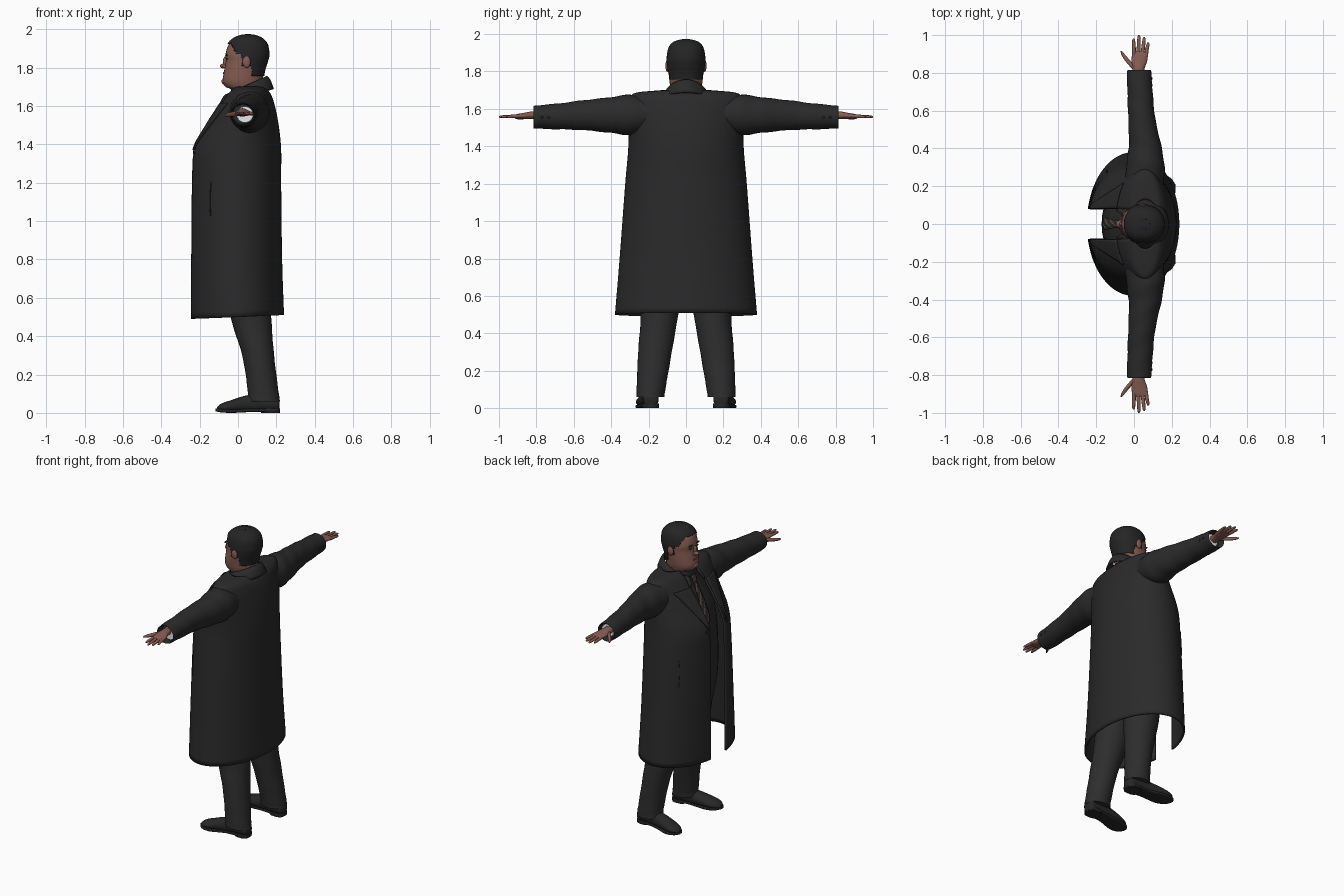
import bpy, bmesh, math
from mathutils import Vector

if "Cube" in bpy.data.objects:
    bpy.data.objects.remove(bpy.data.objects["Cube"])


def material(name, *rgb):
    m = bpy.data.materials.new(name)
    m.use_nodes = True
    m.diffuse_color = (*rgb, 1)
    bsdf = m.node_tree.nodes["Principled BSDF"]
    bsdf.inputs["Base Color"].default_value = (*rgb, 1)
    bsdf.inputs["Roughness"].default_value = 0.8
    return m


COAT = material("charcoal coat", .023, .023, .023)
SUIT = material("dark suit", .026, .026, .026)
HAIR = material("black hair", .018, .018, .019)
SHOE = material("black leather", .02, .02, .02)
SKIN = material("skin", .24, .11, .085)
LIPS = material("lips", .15, .06, .05)
WHITE = material("white cuff", .9, .9, .9)
TIE = material("tie stripe", .2, .1, .075)


def finish(name, bm, mats, thick=0):
    bmesh.ops.recalc_face_normals(bm, faces=bm.faces)
    mesh = bpy.data.meshes.new(name)
    bm.to_mesh(mesh)
    bm.free()
    for m in mats:
        mesh.materials.append(m)
    ob = bpy.data.objects.new(name, mesh)
    bpy.context.collection.objects.link(ob)
    if thick:
        mod = ob.modifiers.new("thickness", "SOLIDIFY")
        mod.thickness = thick
    bpy.ops.object.select_all(action="DESELECT")
    ob.select_set(True)
    bpy.context.view_layer.objects.active = ob
    bpy.ops.object.shade_smooth_by_angle(angle=math.radians(40))
    return ob


def curve(rows, v):
    """Smoothly blended row at position v, counted in rows."""
    i = min(int(v), len(rows) - 2)
    t, last = v - i, len(rows) - 1
    a, b, c, d = (rows[max(0, min(last, i + k))] for k in (-1, 0, 1, 2))
    return [q + t / 2 * (r - p + t * (2 * p - 5 * q + 4 * r - s + t * (3 * (q - r) + s - p)))
            for p, q, r, s in zip(a, b, c, d)]


def surface(name, f, nu, nv, mat, thick=0, closed=False, keep=None, stripe=None):
    """Grid of quads over f(u, v), with u and v from 0 to 1."""
    bm = bmesh.new()
    cols = nu if closed else nu + 1
    g = [[bm.verts.new(f(i / nu, j / nv)) for i in range(cols)] for j in range(nv + 1)]
    for j in range(nv):
        for i in range(nu):
            k = (i + 1) % cols
            face = bm.faces.new((g[j][i], g[j][k], g[j + 1][k], g[j + 1][i]))
            if stripe and (i + j) % 4 == 0:
                face.material_index = 1
    if closed and not keep:
        bm.faces.new(g[0])
        bm.faces.new(g[-1])
    if keep:
        drop = [x for x in bm.faces if not keep(x.calc_center_median())]
        bmesh.ops.delete(bm, geom=drop, context="FACES")
    return finish(name, bm, [mat, stripe] if stripe else [mat], thick)


def power(x, p):
    return math.copysign(abs(x) ** (2 / p), x)


def loft(name, rows, axis, mat, n=32, sub=5, p=2, side=1, fold=0, floor=-1, **kw):
    """Rings along an axis: position, two centres, two radii."""
    def f(u, v):
        t = u * math.tau
        a, c, d, r, s = curve(rows, v * (len(rows) - 1))
        ripple = 1 + fold * math.sin(v * 44 + 2 * math.cos(t))
        co = [c + r * ripple * power(math.cos(t), p), d + s * ripple * power(math.sin(t), p)]
        co.insert("xyz".index(axis), a)
        return Vector((co[0], co[1] * side, max(floor, co[2])))
    return surface(name, f, n, sub * (len(rows) - 1), mat, closed=True, **kw)


def ball(name, centre, size, mat):
    bm = bmesh.new()
    bmesh.ops.create_uvsphere(bm, u_segments=16, v_segments=10, radius=1)
    for v in bm.verts:
        v.co = Vector(c + s * k for c, s, k in zip(centre, size, v.co))
    return finish(name, bm, [mat])


# Open overcoat: height, back x, front x, half width
COAT_ROWS = [(.5, .24, -.25, .38), (.8, .23, -.25, .355), (1.2, .225, -.247, .325),
             (1.37, .225, -.235, .31), (1.5, .212, -.165, .305), (1.6, .192, -.1, .302),
             (1.66, .172, -.06, .295), (1.687, .15, -.03, .265), (1.7, .14, -.02, .13)]


def coat_point(v, t=None, edge=0, side=1, out=0):
    z, back, front, w = curve(COAT_ROWS, v)
    end = math.pi - math.asin(.08 / w) - edge
    t = end if t is None else end * t
    z += .01 * math.cos(t) * max(0, 1 - v)
    mid, r = (back + front) / 2, (back - front) / 2
    return Vector((mid + (r + out) * math.cos(t), side * (w + out) * math.sin(t), z))


surface("overcoat", lambda u, v: coat_point(v * 8, abs(2 * u - 1), side=1 if u > .5 else -1),
        96, 48, COAT, thick=.012)


# Turned collar, higher at the nape
def collar_point(u, v):
    t = (2 * u - 1) * 2.6
    drop = 1 - math.cos(t)
    top = Vector((.04 + .112 * math.cos(t), .09 * math.sin(t), 1.757 - .05 * drop))
    low = Vector((.035 + .152 * math.cos(t), .135 * math.sin(t), 1.688 - .04 * drop))
    return top.lerp(low, v) + Vector((0, 0, .012 * math.sin(v * math.pi)))


surface("coat_collar", collar_point, 48, 6, COAT, thick=.01)

# Torso in a dark suit
loft("suit_torso", [(.72, .02, 0, .15, .2), (.95, .015, 0, .18, .25), (1.2, .015, 0, .185, .25),
                    (1.4, .03, 0, .175, .25), (1.52, .045, 0, .14, .23), (1.62, .05, 0, .1, .15),
                    (1.69, .05, 0, .085, .09)], "z", SUIT)

# Tie lying on the chest
TIE_ROWS = [(1.34, -.158, .004), (1.38, -.158, .03), (1.5, -.118, .025), (1.6, -.072, .016),
            (1.625, -.066, .022), (1.66, -.052, .02)]


def tie_point(u, v):
    z, x, w = curve(TIE_ROWS, v * 5)
    return Vector((x - .008 + .006 * abs(2 * u - 1), (2 * u - 1) * w, z))


surface("tie", tie_point, 6, 30, SUIT, thick=.006, stripe=TIE)

# Head and neck
HEAD = [(1.6, -.03, .13, .075), (1.68, -.035, .13, .076), (1.7, -.066, .13, .078),
        (1.73, -.08, .13, .086), (1.78, -.073, .135, .092), (1.83, -.064, .15, .096),
        (1.87, -.065, .158, .098), (1.92, -.048, .148, .088), (1.952, -.012, .115, .062),
        (1.966, .03, .075, .02)]


def head_rows(grow):
    return [(z + grow * (z > 1.9), (f + b) / 2, 0, (b - f) / 2 + grow, w + grow)
            for z, f, b, w in HEAD]


loft("head", head_rows(0), "z", SKIN, p=2.15)


def is_hair(c):
    if c.z > 1.925:
        return True
    if c.z > 1.87:
        return c.x > -.035 + (1.925 - c.z) * .5
    return c.x > (.02 if c.z > 1.81 else .075) and c.z > 1.755


hair = loft("hair", head_rows(.006), "z", HAIR, n=80, sub=9, p=2.15, keep=is_hair)
hair.modifiers.new("thickness", "SOLIDIFY").thickness = .006
ball("hair_crown", (.052, 0, 1.963), (.05, .04, .011), HAIR)
ball("nose_bridge", (-.066, 0, 1.828), (.013, .011, .03), SKIN)
ball("nose_tip", (-.077, 0, 1.808), (.018, .018, .012), SKIN)
ball("mouth", (-.073, 0, 1.77), (.006, .026, .006), LIPS)
ball("chin", (-.07, 0, 1.728), (.016, .03, .017), SKIN)

for side, label in ((1, "right"), (-1, "left")):
    # Face details
    ball(label + "_ear", (.045, side * .1, 1.83), (.02, .01, .032), SKIN)
    ball(label + "_eye", (-.058, side * .036, 1.845), (.004, .013, .005), HAIR)
    ball(label + "_eyebrow", (-.06, side * .036, 1.864), (.007, .022, .005), HAIR)
    ball(label + "_nostril", (-.07, side * .014, 1.805), (.011, .008, .008), SKIN)

    # Lapel, pocket and button on the coat front
    surface(label + "_lapel", lambda u, v: coat_point(
        3 + v * 2.2, edge=u * (.04 + .46 * v), side=side, out=.012), 8, 16, COAT, thick=.008)
    surface(label + "_pocket", lambda u, v: coat_point(
        1.55 + .45 * v, edge=.72 + .015 * u + .08 * (v - .5) ** 2, side=side, out=.004),
        2, 10, HAIR, thick=.006)
    ball(label + "_button", coat_point(2.9, edge=.08, side=side, out=.005),
         (.005, .011, .011), SHOE)

    # Sleeve with soft folds, open at the wrist
    loft(label + "_sleeve", [(.2, .055, 1.572, .1, .095), (.3, .06, 1.568, .102, .108),
                             (.42, .058, 1.567, .085, .093), (.55, .042, 1.566, .072, .08),
                             (.68, .033, 1.56, .067, .069), (.806, .027, 1.556, .064, .061),
                             (.803, .027, 1.556, .056, .053), (.77, .027, 1.556, .055, .052)],
         "y", COAT, side=side, fold=.016, sub=8)
    loft(label + "_shirt_cuff", [(.76, .036, 1.555, .045, .044), (.785, .036, 1.555, .043, .042)],
         "y", WHITE, side=side, sub=1)
    for k in range(3):
        ball(label + "_sleeve_button", (.094, side * (.7 + k * .035), 1.555), (.005, .007, .007), SHOE)

    # Flat hand, palm down
    loft(label + "_palm", [(.76, .02, 1.566, .027, .022), (.82, .024, 1.566, .031, .021),
                           (.86, .028, 1.563, .041, .017), (.9, .032, 1.561, .042, .012),
                           (.915, .033, 1.56, .036, .007)], "y", SKIN, side=side)
    for k, (tip, x) in enumerate(((.982, -.002), (1, .026), (.99, .053), (.962, .074))):
        base = .001 + k * .021
        loft(label + "_finger", [(.89, base, 1.561, .01, .01), (.93, (base + x) / 2, 1.56, .01, .009),
                                 (tip - .012, x, 1.558, .008, .007), (tip, x, 1.557, .003, .003)],
             "y", SKIN, n=12, side=side, sub=3)
    loft(label + "_thumb", [(.82, .005, 1.562, .014, .014), (.86, -.03, 1.557, .014, .012),
                            (.895, -.056, 1.553, .01, .009), (.915, -.067, 1.552, .004, .004)],
         "y", SKIN, n=12, side=side)

    # Trouser leg
    loft(label + "_trouser_leg", [(.06, .135, .19, .084, .074), (.12, .13, .185, .08, .078),
                                  (.3, .105, .166, .083, .09), (.5, .067, .142, .106, .1),
                                  (.75, .04, .13, .12, .12), (.92, .03, .11, .13, .12)],
         "z", SUIT, side=side, fold=.008)

    # Shoe, sole and heel, toes turned out
    loft(label + "_shoe", [(.216, .188, .045, .02, .025), (.2, .188, .047, .041, .04),
                           (.12, .192, .05, .043, .048), (.04, .2, .045, .048, .045),
                           (-.04, .214, .034, .053, .031), (-.088, .22, .027, .039, .021),
                           (-.11, .222, .021, .014, .009)], "x", SHOE, side=side, floor=.014)
    loft(label + "_sole", [(.22, .188, .015, .022, .007), (.19, .188, .014, .045, .009),
                           (.08, .196, .014, .043, .009), (-.03, .213, .009, .056, .009),
                           (-.09, .22, .012, .042, .009), (-.116, .222, .015, .014, .007)],
         "x", SHOE, side=side, p=5)
    loft(label + "_heel", [(0, .17, .188, .049, .044), (.024, .17, .188, .05, .045)],
         "z", SHOE, side=side, p=3, sub=1)
